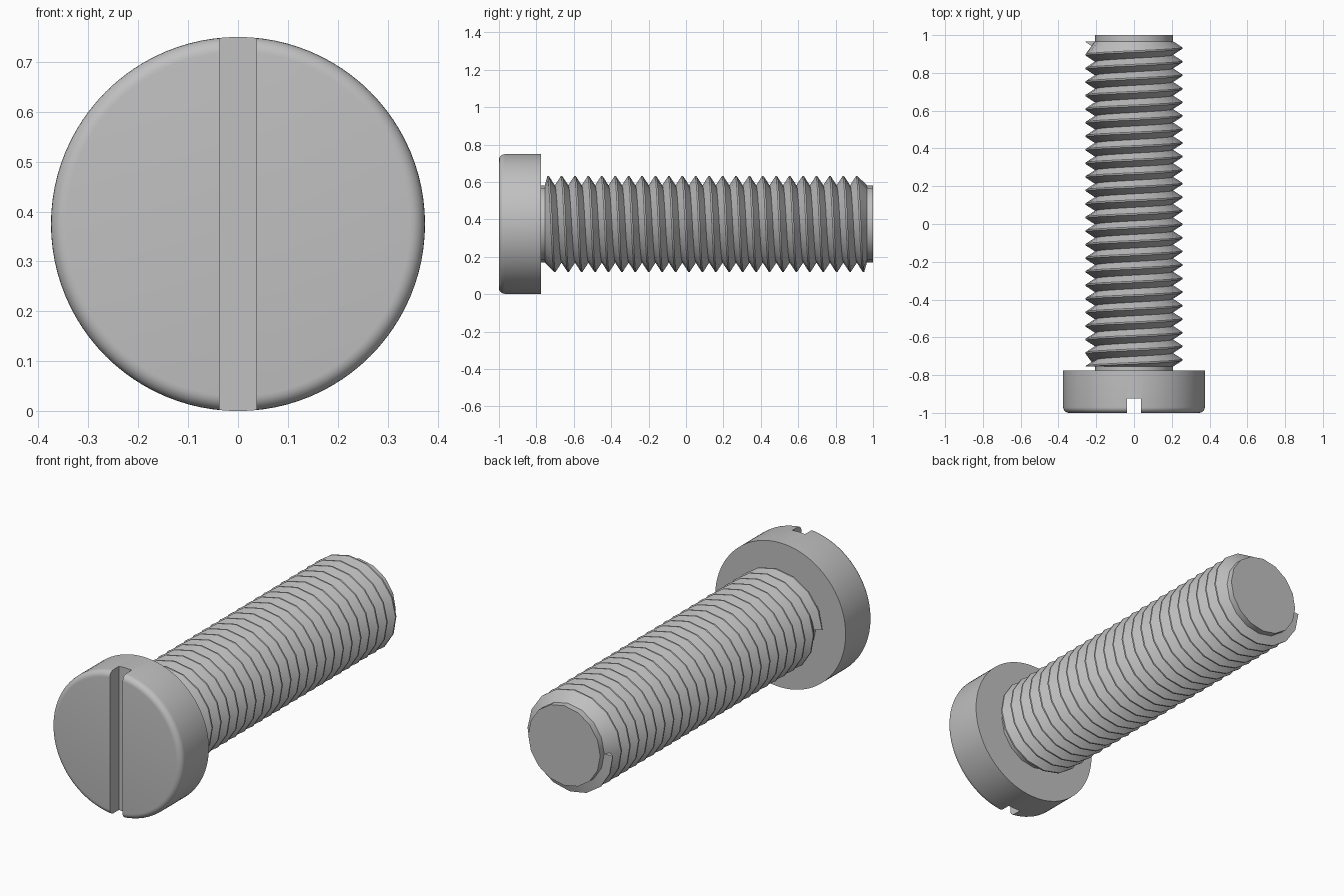
import bpy, bmesh, math
from mathutils import Matrix

cube = bpy.data.objects.get("Cube")
if cube:
    bpy.data.objects.remove(cube, do_unlink=True)

AXIS_Z = 0.375                       # height of the screw's axis
CORE_R, CREST_R = 0.207, 0.256
START, END, TURNS, SIDES = -0.755, 0.967, 24, 16
PITCH = (END - START) / TURNS

steel = bpy.data.materials.new("grey steel")
steel.use_nodes = True
colour = (0.53, 0.53, 0.53, 1)
steel.diffuse_color = colour
steel.node_tree.nodes["Principled BSDF"].inputs["Base Color"].default_value = colour


def point(radius, y, angle):
    """Point around the screw axis; angle 0 is the -x side, turning over the top."""
    return (-radius * math.cos(angle), y, AXIS_Z + radius * math.sin(angle))


def finish(name, bm, smooth_angle):
    bmesh.ops.remove_doubles(bm, verts=bm.verts, dist=1e-5)
    bmesh.ops.recalc_face_normals(bm, faces=bm.faces)
    mesh = bpy.data.meshes.new(name)
    bm.to_mesh(mesh)
    bm.free()
    mesh.materials.append(steel)
    obj = bpy.data.objects.new(name, mesh)
    bpy.context.collection.objects.link(obj)
    bpy.ops.object.select_all(action='DESELECT')
    obj.select_set(True)
    bpy.context.view_layer.objects.active = obj
    if smooth_angle:
        bpy.ops.object.shade_smooth_by_angle(angle=math.radians(smooth_angle))
    return obj


def lathe(profile, sides):
    """Closed solid from (radius, y) rings, capped at both ends."""
    bm = bmesh.new()
    rings = [[bm.verts.new(point(r, y, math.tau * i / sides)) for i in range(sides)]
             for r, y in profile]
    for a, b in zip(rings, rings[1:]):
        for i in range(sides):
            j = (i + 1) % sides
            bm.faces.new((a[i], a[j], b[j], b[i]))
    bm.faces.new(rings[0])
    bm.faces.new(rings[-1])
    return bm


# Cylindrical head with a rounded front rim
R, FILLET = 0.375, 0.03
rim = [(R - FILLET + FILLET * math.sin(a), -1 + FILLET - FILLET * math.cos(a))
       for a in (math.pi / 2 * k / 6 for k in range(7))]
head = finish("head", lathe(rim + [(R, -0.775)], 96), 0)

# Driver slot cut through the whole head
bm = bmesh.new()
bmesh.ops.create_cube(bm, size=1, matrix=Matrix.Translation((0, -1, AXIS_Z))
                      @ Matrix.Diagonal((0.074, 0.15, 1, 1)))
cutter = finish("slot_cutter", bm, 0)
cutter.hide_render = True
bpy.context.view_layer.objects.active = head
cut = head.modifiers.new("slot", 'BOOLEAN')
cut.operation = 'DIFFERENCE'
cut.solver = 'EXACT'
cut.object = cutter
bpy.ops.object.modifier_apply(modifier=cut.name)
bpy.data.objects.remove(cutter, do_unlink=True)
bpy.ops.object.select_all(action='DESELECT')
head.select_set(True)
bpy.ops.object.shade_smooth_by_angle(angle=math.radians(30))

# Shank core
finish("shank", lathe([(CORE_R, -0.78), (CORE_R, 1)], SIDES), 30)

# Right-hand helical thread, first and last turns run out to a flat collar
bm = bmesh.new()
steps = TURNS * SIDES
previous = None
for i in range(steps + 1):
    angle = math.tau * i / SIDES
    y = START + PITCH * i / SIDES
    low = START if i <= SIDES else y - PITCH / 2
    high = END if i >= steps - SIDES else y + PITCH / 2
    section = [(CORE_R, low), (CREST_R, max(y - 0.004, START)),
               (CREST_R, min(y + 0.004, END)), (CORE_R, high)]
    ring = [bm.verts.new(point(r, v, angle)) for r, v in section]
    if previous:
        for k in range(3):
            bm.faces.new((previous[k], previous[k + 1], ring[k + 1], ring[k]))
    if i in (0, steps):
        bm.faces.new(ring)
    previous = ring
finish("thread", bm, 30)
